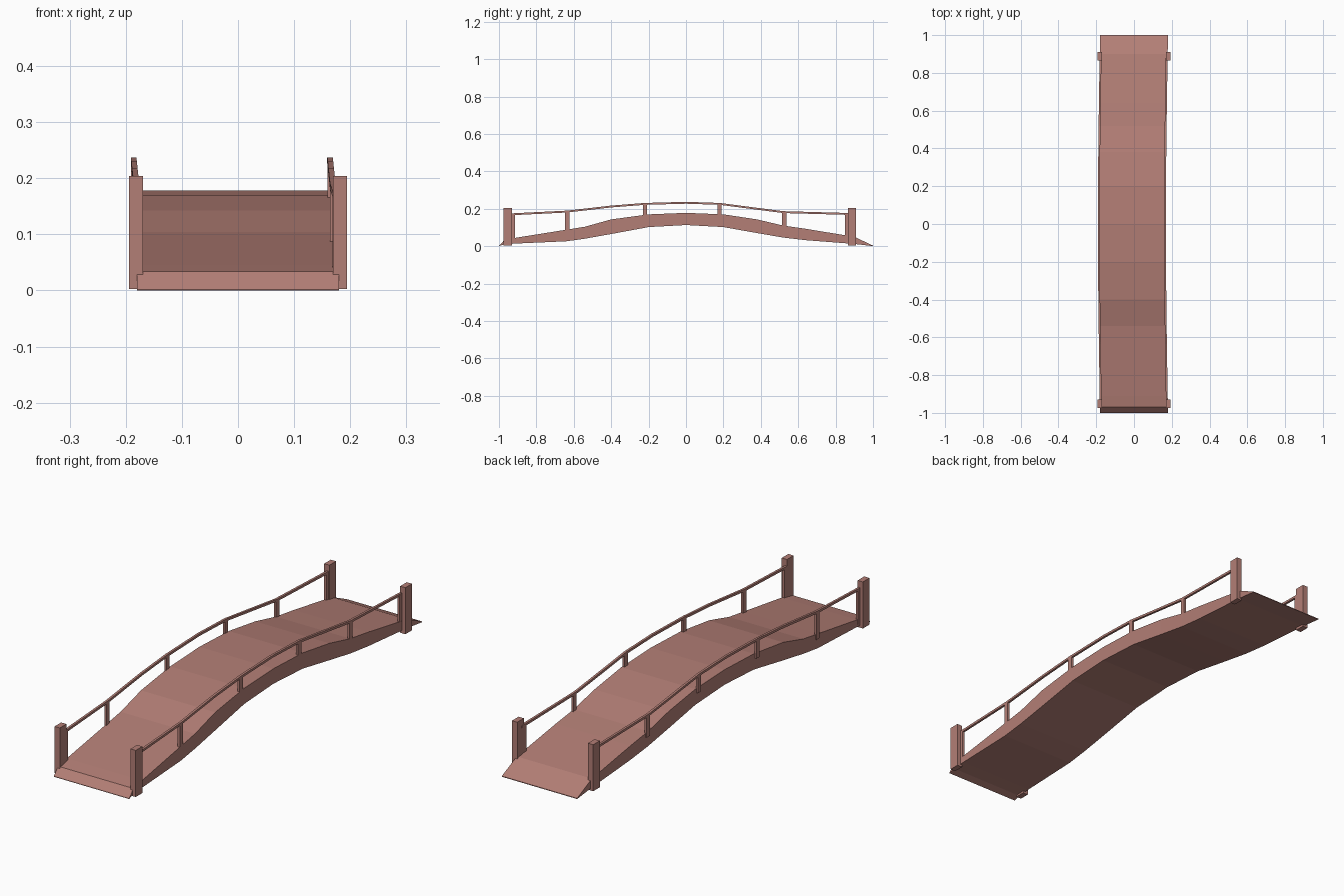
import bpy, bmesh, math

if "Cube" in bpy.data.objects:
    bpy.data.objects.remove(bpy.data.objects["Cube"])

mat = bpy.data.materials.new("dusty red wood")
mat.diffuse_color = (0.45, 0.21, 0.18, 1)
mat.use_nodes = True
mat.node_tree.nodes["Principled BSDF"].inputs["Base Color"].default_value = mat.diffuse_color

# Stations along the bridge: y, deck underside z, deck top z
DECK = [(-1, 0, 0.002), (-0.97, 0.01, 0.034), (-0.91, 0.014, 0.045),
        (-0.64, 0.026, 0.088), (-0.54, 0.04, 0.104), (-0.4, 0.065, 0.143),
        (-0.2, 0.102, 0.17), (0, 0.113, 0.178), (0.2, 0.102, 0.17),
        (0.38, 0.07, 0.143), (0.52, 0.046, 0.11), (0.64, 0.032, 0.093),
        (0.9, 0.012, 0.05), (1, 0, 0.003)]
# Handrail centre line: y, z
RAIL = [(-0.94, 0.17), (-0.635, 0.185), (-0.4, 0.212), (-0.22, 0.226), (0, 0.232),
        (0.18, 0.226), (0.38, 0.2), (0.52, 0.182), (0.88, 0.172)]


def bow(y):
    """The bridge bends slightly sideways towards its middle."""
    return -0.011 * max(0, math.cos(y * math.pi / 2))


def lerp(table, y, col):
    for a, b in zip(table, table[1:]):
        if a[0] <= y <= b[0]:
            t = (y - a[0]) / (b[0] - a[0])
            return a[col] + t * (b[col] - a[col])


def sweep(name, sections):
    """Skin a chain of rectangles (x0, x1, y, z0, z1) running along y."""
    bm = bmesh.new()
    rings = [[bm.verts.new(p) for p in
              ((x0, y, z0), (x1, y, z0), (x1, y, z1), (x0, y, z1))]
             for x0, x1, y, z0, z1 in sections]
    for a, b in zip(rings, rings[1:]):
        for i in range(4):
            j = (i + 1) % 4
            bm.faces.new((a[i], a[j], b[j], b[i]))
    bm.faces.new(rings[0])
    bm.faces.new(rings[-1])
    bmesh.ops.recalc_face_normals(bm, faces=bm.faces)
    me = bpy.data.meshes.new(name)
    bm.to_mesh(me)
    bm.free()
    me.materials.append(mat)
    ob = bpy.data.objects.new(name, me)
    bpy.context.collection.objects.link(ob)
    return ob


def box(name, x0, x1, y0, y1, z0, z1):
    return sweep(name, [(x0, x1, y0, z0, z1), (x0, x1, y1, z0, z1)])


# Arched deck
sweep("deck", [(-0.18 + bow(y) * 0.4, 0.18 + bow(y), y, z0, z1) for y, z0, z1 in DECK])

for side, s in (("left", -1), ("right", 1)):
    # Handrail
    cx = s * 0.175
    sweep(side + "_handrail", [(cx + bow(y) - 0.005, cx + bow(y) + 0.005, y,
                                z - 0.005, z + 0.005) for y, z in RAIL])
    # Square end posts
    x0, x1 = sorted((s * 0.169, s * 0.194))
    for label, y0, y1 in (("front", -0.975, -0.93), ("back", 0.865, 0.91)):
        box(f"{side}_{label}_post", x0, x1, y0, y1, 0.003, 0.204)
    # Balusters between deck and handrail, with thin ones against the posts
    for y, r in ((-0.922, 0.008), (-0.635, 0.011), (-0.22, 0.011),
                 (0.18, 0.011), (0.525, 0.011), (0.857, 0.008)):
        x = cx + bow(y)
        box(side + "_baluster", x - 0.005, x + 0.005, y - r, y + r,
            lerp(DECK, y, 2) - 0.02, lerp(RAIL, y, 1))
